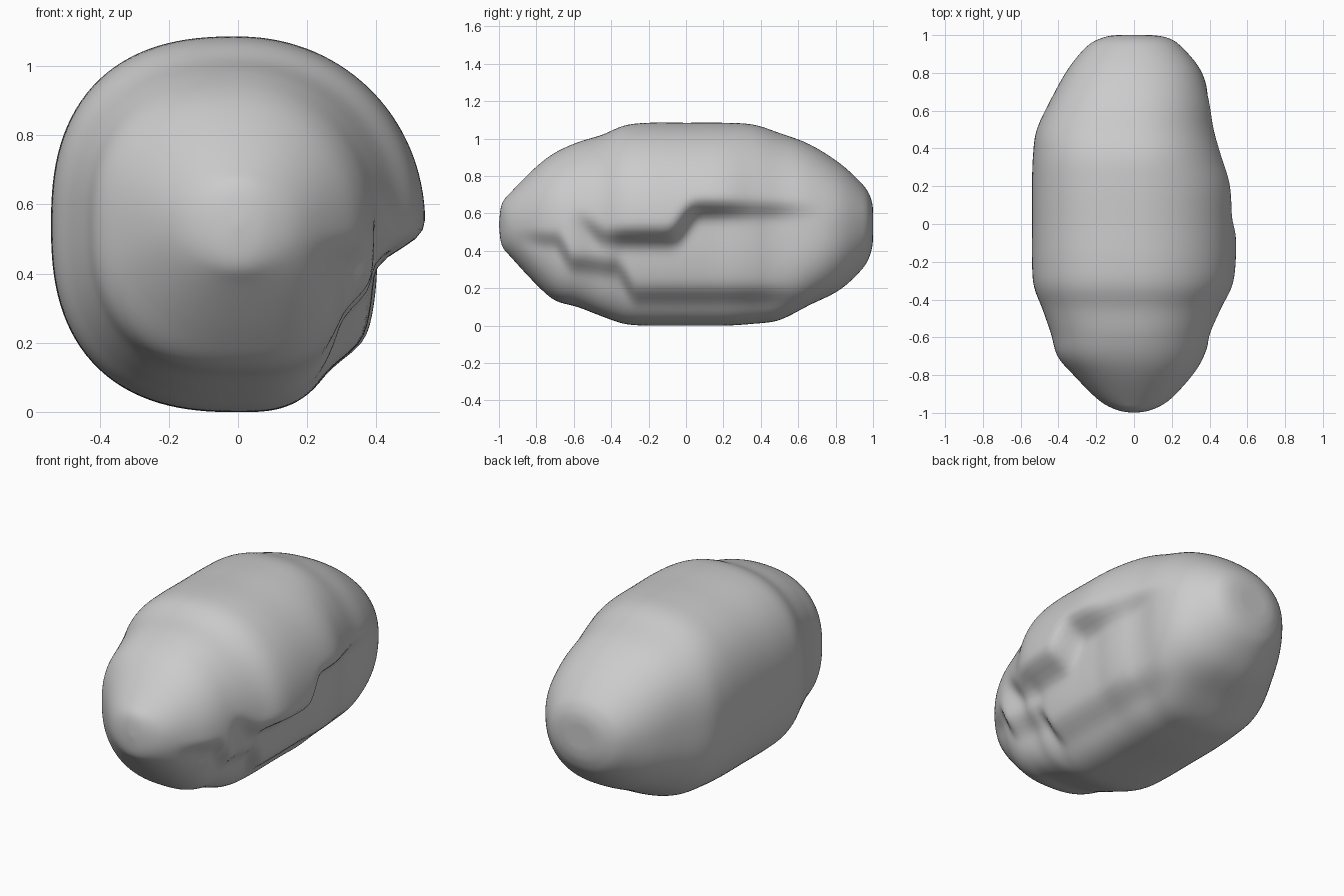
import bpy, bmesh, math

if "Cube" in bpy.data.objects:
    bpy.data.objects.remove(bpy.data.objects["Cube"])

MID, SEG, SUB = 0.54, 128, 9

# length stations: y, left half-width, right half-width, bottom z, top z
STATIONS = [
    (-1, 0, 0, .54, .54), (-.985, .09, .09, .43, .65), (-.93, .19, .19, .36, .72),
    (-.8, .32, .31, .22, .85), (-.7, .405, .37, .135, .925), (-.58, .44, .41, .1, .98),
    (-.45, .485, .46, .05, 1.02), (-.33, .53, .52, .01, 1.07), (-.2, .54, .54, 0, 1.085),
    (0, .54, .54, 0, 1.085), (.2, .54, .53, 0, 1.085), (.36, .535, .48, .01, 1.075),
    (.5, .515, .44, .03, 1.03), (.66, .44, .41, .11, .97), (.82, .35, .35, .19, .87),
    (.94, .25, .25, .3, .76), (.985, .17, .18, .38, .69), (1, .09, .09, .46, .62),
    (1, 0, 0, .54, .54)]

# ledges on the right flank: height line (y, z), strength along y, cut depth
LEDGES = [
    ([(-.6, .58), (-.42, .47), (-.08, .47), (.06, .62), (1, .62)],
     [(-.65, 0), (-.45, .6), (-.32, 1), (.12, 1), (.4, .6), (.8, 0)], .27),
    ([(-.9, .48), (-.7, .46), (-.6, .33), (-.38, .31), (-.26, .16), (1, .16)],
     [(-.95, 0), (-.75, .8), (-.3, 1), (.35, 1), (.7, 0)], .2)]


def smooth(t):
    t = min(1, max(0, t))
    return t * t * (3 - 2 * t)


def lookup(table, y):
    if y <= table[0][0]:
        return table[0][1]
    for (a, va), (b, vb) in zip(table, table[1:]):
        if y <= b:
            return va + (vb - va) * smooth((y - a) / (b - a))
    return table[-1][1]


def catmull(p, q, r, s, t):
    return tuple(.5 * (2 * b + (c - a) * t + (2 * a - 5 * b + 4 * c - d) * t * t
                 + (3 * b - a - 3 * c + d) * t ** 3) for a, b, c, d in zip(p, q, r, s))


def ring(station):
    y, left, right, bottom, top = station
    y = min(1, max(-1, y))
    end = smooth((abs(y) - .6) / .4)
    pts = []
    for i in range(SEG):
        a = 2 * math.pi * (i + .5) / SEG
        c, s = math.cos(a), math.sin(a)
        n = 2.5 if c < 0 else (2.05 if s > 0 else 3)
        n += (2.1 - n) * end
        r = (abs(c) ** n + abs(s) ** n) ** (-1 / n)
        x = c * r * (right if c > 0 else left)
        z = max(0, MID + s * r * ((top - MID) if s > 0 else (MID - bottom)))
        if x > 0:
            for line, strength, depth in LEDGES:
                x *= 1 - depth * lookup(strength, y) * smooth((lookup(line, y) + .05 - z) / .1)
        pts.append((x, y, z))
    return pts


# boulder body lofted along y
n = len(STATIONS)
rows = []
for k in range(n - 1):
    p, q, r, s = (STATIONS[min(n - 1, max(0, k + d))] for d in (-1, 0, 1, 2))
    rows += [catmull(p, q, r, s, j / SUB) for j in range(SUB)]
rows.append(STATIONS[-1])

bm = bmesh.new()
rings = [[bm.verts.new(p) for p in ring(row)] for row in rows]
for a, b in zip(rings, rings[1:]):
    for i in range(SEG):
        j = (i + 1) % SEG
        bm.faces.new((a[i], a[j], b[j], b[i]))
bmesh.ops.remove_doubles(bm, verts=bm.verts, dist=.0005)
for _ in range(4):
    bmesh.ops.smooth_vert(bm, verts=bm.verts, factor=.5,
                          use_axis_x=True, use_axis_y=True, use_axis_z=True)
bmesh.ops.recalc_face_normals(bm, faces=bm.faces)
for f in bm.faces:
    f.smooth = True
mesh = bpy.data.meshes.new("boulder")
bm.to_mesh(mesh)
bm.free()
bpy.context.collection.objects.link(bpy.data.objects.new("boulder", mesh))
